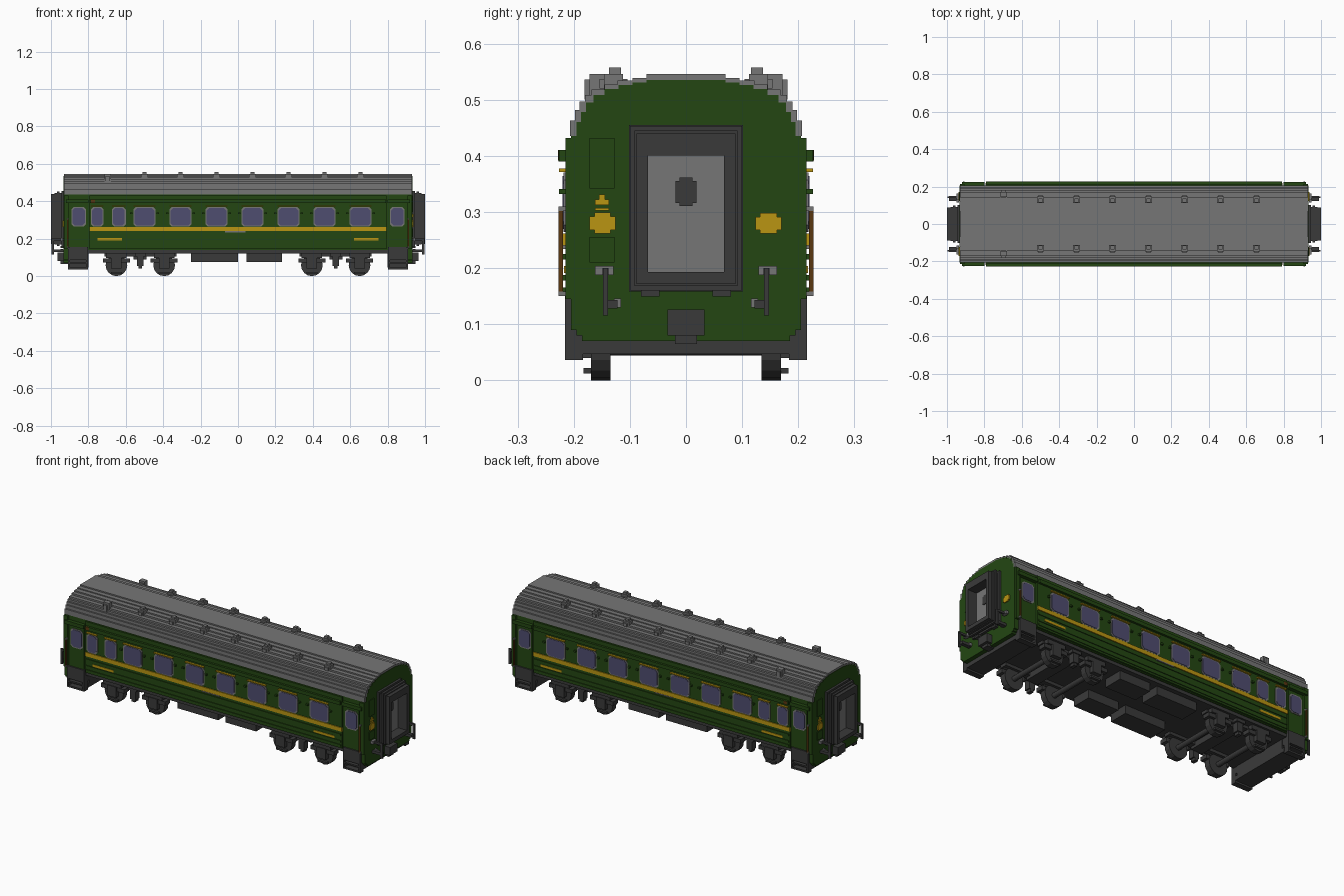
import bpy, bmesh, math
from mathutils import Matrix

cube = bpy.data.objects.get("Cube")
if cube:
    bpy.data.objects.remove(cube, do_unlink=True)


def material(name, rgb):
    m = bpy.data.materials.new(name)
    m.use_nodes = True
    m.diffuse_color = (*rgb, 1)
    b = m.node_tree.nodes["Principled BSDF"]
    b.inputs["Base Color"].default_value = (*rgb, 1)
    b.inputs["Roughness"].default_value = 0.8
    return m


GREEN = material("dark green", (0.017, 0.062, 0.006))
GREY = material("roof grey", (0.18, 0.18, 0.18))
DARK = material("charcoal", (0.042, 0.042, 0.042))
YELLOW = material("yellow", (0.49, 0.30, 0.006))
GLASS = material("violet glass", (0.078, 0.074, 0.16))
BROWN = material("brown", (0.10, 0.038, 0.005))


def finish(name, mat, bm):
    bmesh.ops.recalc_face_normals(bm, faces=bm.faces)
    me = bpy.data.meshes.new(name)
    bm.to_mesh(me)
    bm.free()
    me.materials.append(mat)
    ob = bpy.data.objects.new(name, me)
    bpy.context.collection.objects.link(ob)
    return ob


def variants(mirror):
    """Sign pairs for mirrored copies; 'r' is a half turn about z."""
    return {"": [(1, 1)], "x": [(1, 1), (-1, 1)], "y": [(1, 1), (1, -1)],
            "xy": [(1, 1), (-1, 1), (1, -1), (-1, -1)],
            "r": [(1, 1), (-1, -1)]}[mirror]


def boxes(name, mat, items, mirror=""):
    """Boxes given as x0, x1, y0, y1, z0, z1."""
    bm = bmesh.new()
    for x0, x1, y0, y1, z0, z1 in items:
        for sx, sy in variants(mirror):
            m = (Matrix.Translation((sx * (x0 + x1) / 2, sy * (y0 + y1) / 2, (z0 + z1) / 2))
                 @ Matrix.Diagonal((x1 - x0, y1 - y0, z1 - z0, 1)))
            bmesh.ops.create_cube(bm, size=1, matrix=m)
    return finish(name, mat, bm)


def add_prism(bm, loop, direction):
    face = bm.faces.new([bm.verts.new(p) for p in loop])
    ext = bmesh.ops.extrude_face_region(bm, geom=[face], use_keep_orig=True)
    verts = [g for g in ext["geom"] if isinstance(g, bmesh.types.BMVert)]
    bmesh.ops.translate(bm, verts=verts, vec=direction)


def body_prism(name, mat, half, spans):
    """Extrudes a symmetrical y-z profile along x."""
    loop = half + [(-y, z) for y, z in reversed(half)]
    bm = bmesh.new()
    for x0, x1 in spans:
        add_prism(bm, [(x0, y, z) for y, z in loop], (x1 - x0, 0, 0))
    return finish(name, mat, bm)


def stepped(points):
    """Turns a rising list of (y, z) into a staircase."""
    out = [points[0]]
    for y, z in points[1:]:
        out += [(out[-1][0], z), (y, z)]
    return out


# Roof and body shell
ROOF = [(0.207, 0.435), (0.198, 0.463), (0.190, 0.482), (0.180, 0.497), (0.168, 0.508),
        (0.145, 0.518), (0.122, 0.527), (0.095, 0.534), (0.07, 0.539)]
roof_half = stepped(ROOF) + [(0.07, 0.546)]
body_prism("roof", GREY, roof_half, [(-0.93, 0.93)])
boxes("body_core", GREEN, [(-0.92, 0.92, -0.205, 0.205, 0.14, 0.436)])
END = [(0.185, 0.07), (0.195, 0.08), (0.205, 0.09), (0.195, 0.435), (0.187, 0.46), (0.178, 0.478),
       (0.165, 0.495), (0.145, 0.508), (0.12, 0.519), (0.095, 0.526), (0.07, 0.531)]
end_half = stepped(END) + [(0.07, 0.535)]
body_prism("end_walls", GREEN, end_half, [(0.908, 0.932), (-0.932, -0.908)])
boxes("end_wall_panels", GREEN, [(0.93, 0.936, -0.172, -0.127, 0.342, 0.432),
                                 (0.93, 0.936, -0.172, -0.127, 0.21, 0.255)], "r")

# Side panels, corner posts and ribs
boxes("side_panels", GREEN, [(-0.795, 0.795, 0.2, 0.215, 0.145, 0.432)], "y")
boxes("corner_posts", GREEN, [(0.905, 0.93, 0.2, 0.215, 0.145, 0.432)], "xy")
boxes("side_ribs", GREEN, [(-0.79, 0.79, 0.21, y, z, z + h) for y, z, h in
      [(0.219, 0.155, 0.01), (0.219, 0.178, 0.01), (0.219, 0.215, 0.01),
       (0.227, 0.390, 0.02)]], "y")
boxes("door_lintels", GREEN, [(0.80, 0.92, 0.2, 0.225, 0.39, 0.41)], "xy")
boxes("doors", GREEN, [(0.808, 0.897, 0.2, 0.209, 0.155, 0.385)], "xy")
boxes("waist_stripe", YELLOW, [(-0.795, 0.795, 0.21, 0.220, 0.24, 0.262)], "y")
boxes("side_plates", YELLOW, [(x, x + 0.13, 0.21, 0.2175, 0.191, 0.204)
      for x in (-0.75, 0.62)], "y")
boxes("centre_plates", GREY, [(-0.07, 0.04, 0.21, 0.2215, 0.234, 0.240)], "y")
boxes("marker_lamps", BROWN, [(-0.785, -0.765, 0.21, 0.228, 0.392, 0.41)], "y")

# Windows: centre x, half width, face depth
WINDOWS = [(-0.752, 0.028, 0.215), (-0.637, 0.031, 0.215)]
WINDOWS += [(-0.5 + 0.1925 * i, 0.053, 0.215) for i in range(7)]
WINDOWS += [(s * 0.852, 0.033, 0.209) for s in (-1, 1)]


def windows(name, mat, grow, depth):
    bm = bmesh.new()
    for cx, w, y in WINDOWS:
        w, z0, z1, c = w + grow, 0.270 - grow, 0.364 + grow, 0.013
        loop = [(cx - w, z0 + c), (cx - w + c, z0), (cx + w - c, z0), (cx + w, z0 + c),
                (cx + w, z1 - c), (cx + w - c, z1), (cx - w + c, z1), (cx - w, z1 - c)]
        for s in (1, -1):
            add_prism(bm, [(x, s * (y - 0.004), z) for x, z in loop], (0, s * (depth + 0.004), 0))
    return finish(name, mat, bm)


windows("window_frames", GREY, 0.006, 0.003)
windows("window_glass", GLASS, 0.0, 0.005)
boxes("rain_strips", YELLOW, [(cx - w - 0.005, cx + w + 0.005, 0.21, 0.226, 0.371, 0.377)
      for cx, w, y in WINDOWS[:9]], "y")
boxes("window_catches", GREEN, [(cx + s * (w + 0.018) - 0.006, cx + s * (w + 0.018) + 0.006,
      0.21, 0.226, 0.332, 0.341) for cx, w, y in WINDOWS[2:9] for s in (-1, 1)], "y")

# Door handrails
boxes("handrails", BROWN, [(0.907, 0.914, 0.219, 0.227, 0.157, 0.303)], "xy")
boxes("handrail_mounts", GREY, [(0.906, 0.915, 0.21, 0.227, z, z + 0.008)
      for z in (0.15, 0.302)], "xy")

# Roof vents
vents = []
for x in [-0.5 + 0.1925 * i for i in range(7)]:
    vents += [(x - 0.018, x + 0.018, 0.112, 0.146, 0.51, 0.546),
              (x - 0.010, x + 0.010, 0.116, 0.137, 0.546, 0.557),
              (x - 0.010, x + 0.010, 0.104, 0.154, 0.52, 0.537)]
vents += [(-0.715, -0.68, 0.145, 0.172, 0.49, 0.546), (-0.708, -0.687, 0.14, 0.181, 0.5, 0.536)]
boxes("roof_vents", GREY, vents, "y")

# Gangway bellows at each end, as stacked rings
ring_boxes = []
for x0, x1, w, z0, z1 in [(0.93, 0.945, 0.102, 0.158, 0.455), (0.945, 0.955, 0.092, 0.168, 0.445),
                          (0.955, 0.968, 0.100, 0.160, 0.453), (0.968, 0.980, 0.092, 0.168, 0.445),
                          (0.980, 1.0, 0.088, 0.172, 0.440)]:
    ring_boxes += [(x0, x1, -w, -0.068, z0, z1), (x0, x1, 0.068, w, z0, z1),
                   (x0, x1, -0.068, 0.068, 0.401, z1), (x0, x1, -0.068, 0.068, z0, 0.193)]
ring_boxes += [(0.93, 0.95, -0.08, -0.047, 0.149, 0.16), (0.93, 0.95, 0.047, 0.08, 0.149, 0.16)]
boxes("gangway_bellows", DARK, ring_boxes, "x")
boxes("end_doors", GREY, [(0.93, 0.945, -0.07, 0.07, 0.19, 0.405)], "x")
boxes("end_door_windows", DARK, [(0.94, 0.949, -0.019, 0.019, 0.316, 0.355),
                                 (0.94, 0.949, -0.012, 0.012, 0.311, 0.361)], "x")

# Yellow end markings
boxes("end_markings", YELLOW, [
    (0.93, 0.938, -0.172, -0.126, 0.268, 0.292), (0.93, 0.938, -0.163, -0.135, 0.262, 0.299),
    (0.93, 0.938, -0.162, -0.137, 0.303, 0.307), (0.93, 0.938, -0.162, -0.137, 0.312, 0.322),
    (0.93, 0.938, -0.155, -0.144, 0.322, 0.331),
    (0.93, 0.938, 0.124, 0.170, 0.268, 0.291), (0.93, 0.938, 0.132, 0.162, 0.262, 0.298)], "r")

# End hose brackets and couplers
boxes("end_hoses", DARK, [(0.985, 0.998, 0.139, 0.148, 0.115, 0.2), (0.93, 0.99, 0.138, 0.149, 0.188, 0.2),
                          (0.93, 0.99, 0.122, 0.143, 0.128, 0.143)], "xy")
boxes("hose_caps", GREY, [(0.935, 0.95, 0.129, 0.162, 0.188, 0.204), (0.935, 0.95, 0.116, 0.128, 0.13, 0.146)], "xy")
boxes("couplers", DARK, [(0.92, 0.965, -0.033, 0.033, 0.08, 0.126),
                         (0.88, 0.95, -0.02, 0.02, 0.065, 0.09)], "x")

# Floor and boarding steps
boxes("floor", DARK, [(-0.91, 0.91, -0.2, 0.2, 0.122, 0.147)])
boxes("end_platforms", DARK, [(0.80, 0.908, -0.186, 0.186, 0.047, 0.07),
                              (0.80, 0.908, -0.17, 0.17, 0.07, 0.125)], "x")
boxes("boarding_steps", DARK, [
    (0.802, 0.908, 0.165, 0.216, 0.085, 0.155), (0.802, 0.812, 0.184, 0.216, 0.036, 0.09),
    (0.898, 0.908, 0.184, 0.216, 0.036, 0.09), (0.802, 0.908, 0.184, 0.216, 0.036, 0.046),
    (0.802, 0.908, 0.184, 0.216, 0.066, 0.074)], "xy")

# Equipment boxes under the floor
boxes("underfloor_boxes", DARK, [(-0.252, 0.0, 0.065, 0.175, 0.075, 0.13),
                                 (0.045, 0.235, 0.065, 0.175, 0.075, 0.13)], "y")

# Wheels and axles
bm = bmesh.new()
for x in (-0.65, -0.395, 0.395, 0.65):
    for y, r, d in [(0.152, 0.058, 0.034), (-0.152, 0.058, 0.034), (0, 0.014, 0.33)]:
        m = Matrix.Translation((x, y, 0.058)) @ Matrix.Rotation(math.pi / 2, 4, "X")
        bmesh.ops.create_cone(bm, cap_ends=True, segments=16, radius1=r, radius2=r, depth=d, matrix=m)
finish("wheelsets", DARK, bm)

# Bogie frames with axle boxes and dampers
bogie = [(0.33, 0.715, 0.12, 0.16, 0.105, 0.13), (0.49, 0.56, -0.15, 0.15, 0.09, 0.125),
         (0.495, 0.55, 0.15, 0.19, 0.105, 0.13), (0.505, 0.54, 0.15, 0.185, 0.055, 0.11),
         (0.513, 0.533, 0.15, 0.18, 0.04, 0.06)]
for x in (0.395, 0.65):
    bogie += [(x - 0.055, x + 0.055, 0.14, 0.188, 0.098, 0.13),
              (x - 0.072, x + 0.072, 0.14, 0.183, 0.072, 0.094),
              (x - 0.028, x + 0.028, 0.14, 0.192, 0.04, 0.1),
              (x - 0.03, x + 0.03, 0.165, 0.183, 0.012, 0.022)]
boxes("bogies", DARK, bogie, "xy")
